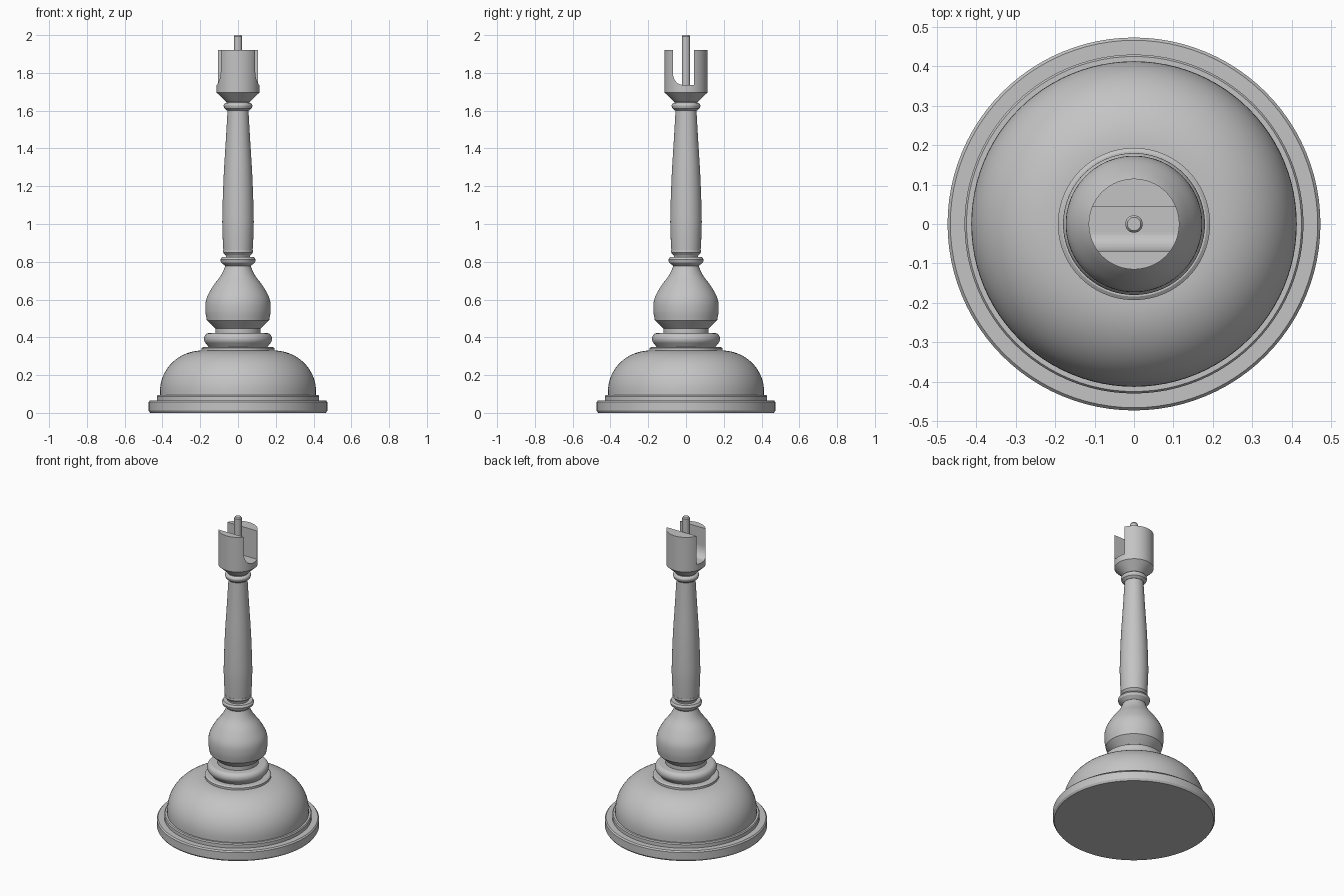
import bpy
import bmesh
from math import cos, sin, pi, radians
from mathutils import Vector

SIDES = 96

cube = bpy.data.objects.get("Cube")
if cube:
    bpy.data.objects.remove(cube, do_unlink=True)

# Single plain grey for the whole turned piece
grey = bpy.data.materials.new("plain_grey")
grey.use_nodes = True
grey.diffuse_color = (0.55, 0.55, 0.55, 1)
grey.node_tree.nodes["Principled BSDF"].inputs["Base Color"].default_value = grey.diffuse_color


def finish(name, bm):
    bmesh.ops.recalc_face_normals(bm, faces=bm.faces)
    mesh = bpy.data.meshes.new(name)
    bm.to_mesh(mesh)
    bm.free()
    mesh.materials.append(grey)
    ob = bpy.data.objects.new(name, mesh)
    bpy.context.collection.objects.link(ob)
    return ob


def smooth(ob, angle=30):
    bpy.ops.object.select_all(action="DESELECT")
    ob.select_set(True)
    bpy.context.view_layer.objects.active = ob
    bpy.ops.object.shade_smooth_by_angle(angle=radians(angle))


def lathe(name, profile):
    """Closed solid of revolution from (radius, height) pairs, bottom to top."""
    bm = bmesh.new()
    rings = [[bm.verts.new((r * cos(2 * pi * i / SIDES), r * sin(2 * pi * i / SIDES), z))
              for i in range(SIDES)] for r, z in profile]
    for low, high in zip(rings, rings[1:]):
        for i in range(SIDES):
            j = (i + 1) % SIDES
            bm.faces.new((low[i], low[j], high[j], high[i]))
    bm.faces.new(rings[0])
    bm.faces.new(rings[-1])
    ob = finish(name, bm)
    smooth(ob)
    return ob


def curve(points, steps=6):
    """Smooth curve passing through the given profile points."""
    p = [Vector(q) for q in [points[0], *points, points[-1]]]
    out = []
    for a, b, c, d in zip(p, p[1:], p[2:], p[3:]):
        for k in range(steps):
            t = k / steps
            out.append((2 * b + (c - a) * t + (2 * a - 5 * b + 4 * c - d) * t * t
                        + (3 * b - a - 3 * c + d) * t ** 3) / 2)
    return out + [p[-1]]


def arc(cx, cz, rx, rz, start, end, steps=16):
    angles = [radians(start + (end - start) * k / steps) for k in range(steps + 1)]
    return [(cx + rx * cos(a), cz + rz * sin(a)) for a in angles]


# Base
lathe("base_plate", [(0.465, 0), (0.473, 0.012), (0.473, 0.058), (0.466, 0.066)])
lathe("base_step", [(0.43, 0.06), (0.43, 0.088), (0.425, 0.095), (0.41, 0.095)])
lathe("base_dome", [(0.413, 0.09)] + arc(0.19, 0.115, 0.223, 0.215, 0, 90))

# Collar between base and stem
lathe("collar_disc", [(0.193, 0.32), (0.193, 0.343), (0.184, 0.349)])
lathe("collar_ring", [(0.152, 0.345)] + arc(0.155, 0.392, 0.025, 0.03, -50, 90, 12))

# Stem
bulb = [(0.165, 0.49), (0.173, 0.545), (0.167, 0.605), (0.133, 0.67),
        (0.092, 0.725), (0.07, 0.77), (0.066, 0.79)]
lathe("bulb", [(0.12, 0.41), (0.12, 0.447)] + curve(bulb))
lathe("lower_ring", [(0.068, 0.778), (0.09, 0.797), (0.094, 0.811), (0.086, 0.824)])
lathe("lower_bead", [(0.062, 0.82), (0.064, 0.832), (0.08, 0.85), (0.079, 0.862)])
column = [(0.077, 0.85), (0.082, 0.95), (0.083, 1.05), (0.076, 1.25),
          (0.064, 1.45), (0.055, 1.61)]
lathe("column", curve(column))
lathe("upper_ring", [(0.057, 1.6), (0.072, 1.612)] + arc(0.06, 1.627, 0.016, 0.015, -30, 90, 8))

# Slotted cup
cup = lathe("cup", [(0.06, 1.635), (0.06, 1.645), (0.115, 1.697), (0.115, 1.92)])
bm = bmesh.new()
outline = [(0.043, 2.1), (-0.07, 2.1)] + arc(-0.022, 1.805, 0.048, 0.068, 180, 270, 12) + [(0.043, 1.737)]
end = bm.faces.new([bm.verts.new((-0.3, y, z)) for y, z in outline])
extruded = bmesh.ops.extrude_face_region(bm, geom=[end])["geom"]
bmesh.ops.translate(bm, vec=(0.6, 0, 0),
                    verts=[v for v in extruded if isinstance(v, bmesh.types.BMVert)])
cutter = finish("slot_cutter", bm)
cutter.hide_render = True
slot = cup.modifiers.new("slot", "BOOLEAN")
slot.operation = "DIFFERENCE"
slot.solver = "EXACT"
slot.object = cutter
bpy.ops.object.select_all(action="DESELECT")
cup.select_set(True)
bpy.context.view_layer.objects.active = cup
bpy.ops.object.modifier_apply(modifier=slot.name)
bpy.data.objects.remove(cutter, do_unlink=True)
smooth(cup)

# Centre pin
lathe("centre_pin", [(0.022, 1.72), (0.022, 1.993), (0.017, 2.0)])
